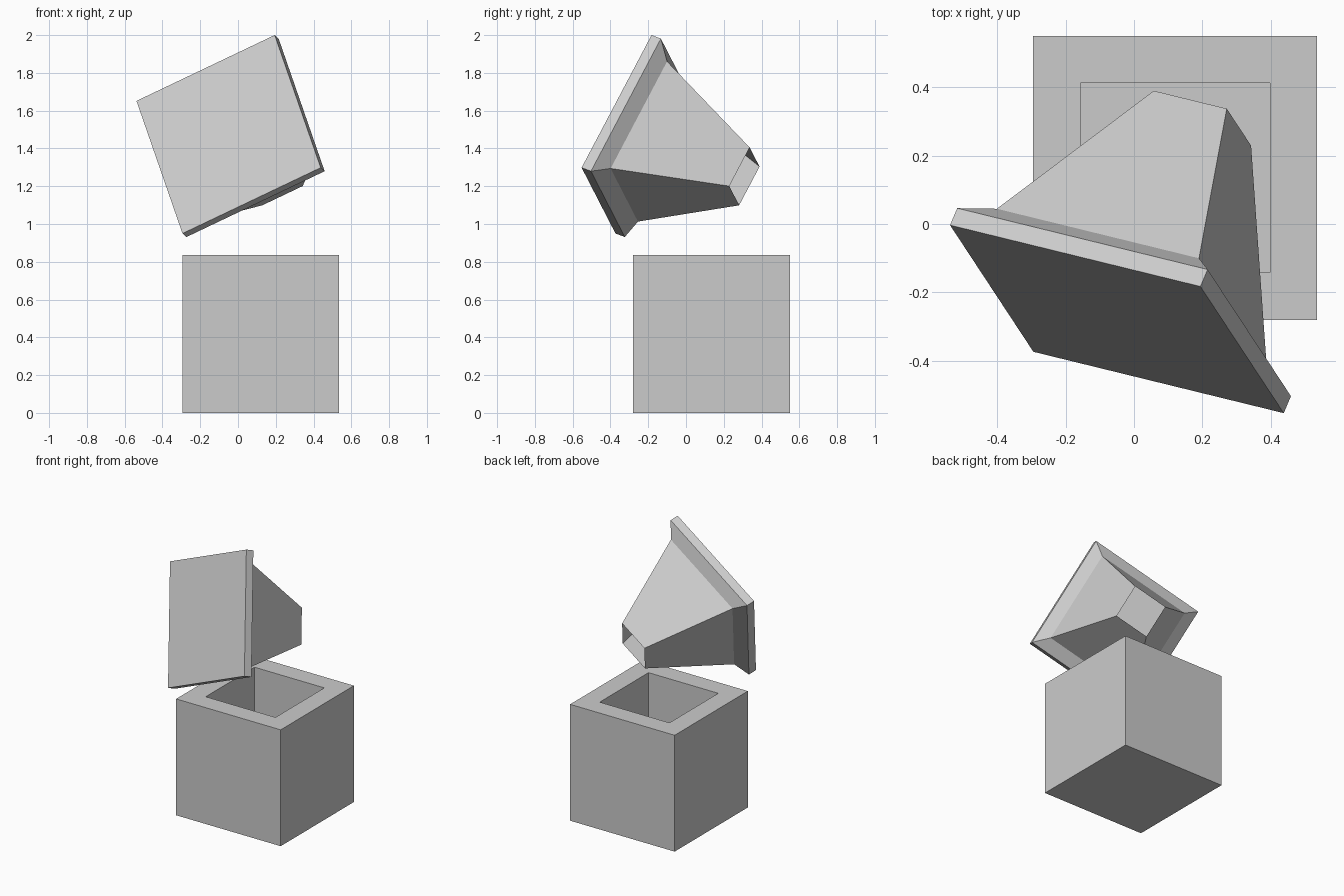
import bpy
import bmesh
from mathutils import Matrix, Vector

if "Cube" in bpy.data.objects:
    bpy.data.objects.remove(bpy.data.objects["Cube"], do_unlink=True)

grey = bpy.data.materials.new("light grey")
grey.use_nodes = True
colour = (0.6, 0.6, 0.6, 1)
grey.diffuse_color = colour
grey.node_tree.nodes["Principled BSDF"].inputs["Base Color"].default_value = colour


def square_loft(name, levels, matrix, cap_end):
    """Join square rings given as (half width, height); the first is capped."""
    bm = bmesh.new()
    rings = []
    for half, height in levels:
        corners = [(-1, -1), (1, -1), (1, 1), (-1, 1)]
        rings.append([bm.verts.new((sx * half, sy * half, height)) for sx, sy in corners])
    bm.faces.new(rings[0][::-1])
    for low, high in zip(rings, rings[1:]):
        for i in range(4):
            j = (i + 1) % 4
            bm.faces.new((low[i], low[j], high[j], high[i]))
    if cap_end:
        bm.faces.new(rings[-1])
    mesh = bpy.data.meshes.new(name)
    bm.to_mesh(mesh)
    bm.free()
    mesh.materials.append(grey)
    obj = bpy.data.objects.new(name, mesh)
    obj.matrix_world = matrix
    bpy.context.collection.objects.link(obj)
    return obj


# Hollow box: up the outside, across the rim, down to the inner floor
square_loft("hollow_box",
            [(0.415, 0), (0.415, 0.835), (0.277, 0.835), (0.277, 0.14)],
            Matrix.Translation((0.12, 0.135, 0)), True)

# Tilted plug: square plate, bevelled shoulder, tapering sleeve with open end
across = Vector((0.735, -0.18, 0.35)).normalized()
down = Vector((0.245, -0.37, -0.70))
down = (down - across * down.dot(across)).normalized()
axis = across.cross(down)
tilt = Matrix((across, down, axis)).transposed().to_4x4()
square_loft("tapered_plug",
            [(0.415, 0), (0.415, 0.057), (0.335, 0.116), (0.121, 0.676)],
            Matrix.Translation((-0.05, -0.278, 1.475)) @ tilt, False)
